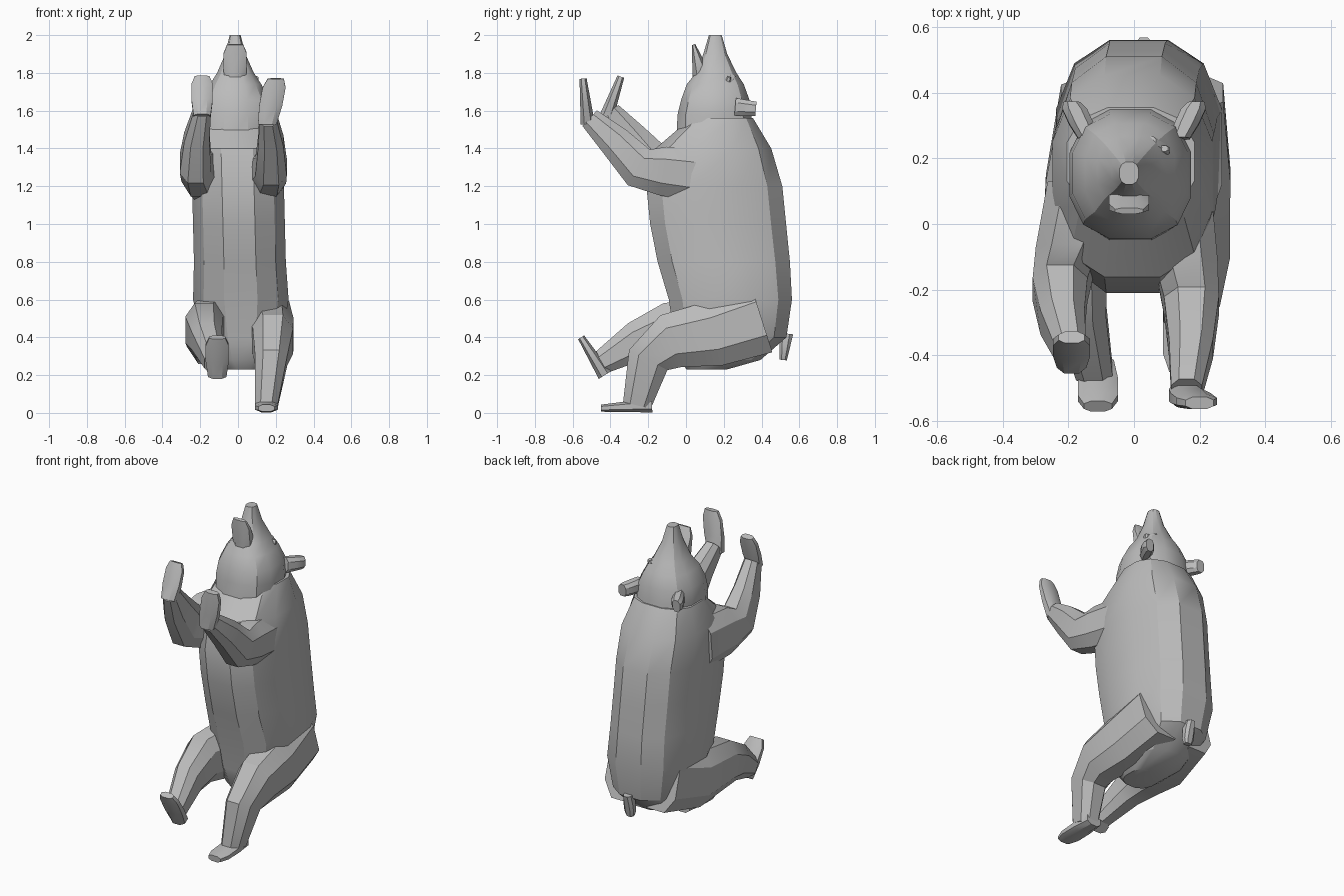
import bpy, bmesh, math
from mathutils import Vector

cube = bpy.data.objects.get("Cube")
if cube:
    bpy.data.objects.remove(cube, do_unlink=True)

# One plain fur colour for the whole animal
GREY = (0.5, 0.5, 0.5, 1)
fur = bpy.data.materials.new("grey_fur")
fur.use_nodes = True
fur.diffuse_color = GREY
fur.node_tree.nodes["Principled BSDF"].inputs["Base Color"].default_value = GREY


def mix(start, end, factor):
    return start + (end - start) * factor


def squircle(value, power):
    return math.copysign(abs(value) ** power, value)


def skin(name, rings, sides, power=0.8):
    """Loft closed rings, each given as a centre and two half axes."""
    bm = bmesh.new()
    loops = []
    for centre, across, along in rings:
        loop = []
        for i in range(sides):
            angle = math.tau * (i + 0.5) / sides
            offset = across * squircle(math.cos(angle), power)
            offset += along * squircle(math.sin(angle), power)
            loop.append(bm.verts.new(centre + offset))
        loops.append(loop)
    for lower, upper in zip(loops, loops[1:]):
        for i in range(sides):
            j = (i + 1) % sides
            bm.faces.new((lower[i], lower[j], upper[j], upper[i]))
    bm.faces.new(loops[0])
    bm.faces.new(loops[-1])
    bmesh.ops.recalc_face_normals(bm, faces=bm.faces)
    mesh = bpy.data.meshes.new(name)
    bm.to_mesh(mesh)
    bm.free()
    mesh.materials.append(fur)
    obj = bpy.data.objects.new(name, mesh)
    bpy.context.collection.objects.link(obj)
    bpy.ops.object.select_all(action="DESELECT")
    obj.select_set(True)
    bpy.context.view_layer.objects.active = obj
    bpy.ops.object.shade_smooth_by_angle(angle=math.radians(28))


def stack(name, low_x, high_x, levels):
    """Horizontal slices given as height, front, back and half width."""
    rings = []
    for i, (height, front, back, half) in enumerate(levels):
        x = mix(low_x, high_x, i / (len(levels) - 1))
        centre = Vector((x, (front + back) / 2, height))
        rings.append((centre, Vector((half, 0, 0)), Vector((0, (back - front) / 2, 0))))
    skin(name, rings, sides=12)


def tube(name, points, widths, depths, sides=8):
    """Sweep a cross-section that stays square to the path."""
    rings = []
    last = len(points) - 1
    for i, point in enumerate(points):
        direction = points[min(i + 1, last)] - points[max(i - 1, 0)]
        direction.x = 0
        normal = direction.normalized().cross(Vector((1, 0, 0)))
        rings.append((point, Vector((widths[i], 0, 0)), normal * depths[i]))
    skin(name, rings, sides)


def limb(name, root_x, tip_x, bow, width, depth, path):
    """Tapering limb along side-on points, bowed outward in the middle."""
    steps = [i / (len(path) - 1) for i in range(len(path))]
    points = [Vector((mix(root_x, tip_x, t) + bow * math.sin(math.pi * t), y, z))
              for t, (y, z) in zip(steps, path)]
    tapers = [t ** 1.5 for t in steps]
    tube(name, points, [mix(*width, t) for t in tapers], [mix(*depth, t) for t in tapers])


def pad(name, heel, toe, width=0.065, depth=(0.04, 0.02)):
    """Flat paw from heel to toe, narrower at both ends."""
    steps = [0, 0.4, 0.8, 1]
    points = [Vector(heel).lerp(Vector(toe), t) for t in steps]
    widths = [width * scale for scale in (0.8, 1, 1, 0.7)]
    tube(name, points, widths, [mix(*depth, t) for t in steps])


# Torso, broad at the hips and rounded over the shoulders
stack("torso", 0.03, -0.01, [
    (0.23, 0, 0.22, 0.1),
    (0.28, -0.04, 0.4, 0.16),
    (0.4, -0.07, 0.54, 0.22),
    (0.6, -0.1, 0.57, 0.26),
    (0.8, -0.16, 0.56, 0.25),
    (1, -0.2, 0.54, 0.25),
    (1.2, -0.22, 0.52, 0.25),
    (1.4, -0.17, 0.46, 0.25),
    (1.56, 0.02, 0.36, 0.2)])

# Head tipped back so the muzzle points upward
stack("head", -0.01, -0.015, [
    (1.4, -0.06, 0.38, 0.18),
    (1.58, -0.05, 0.35, 0.19),
    (1.66, -0.03, 0.34, 0.18),
    (1.74, 0, 0.31, 0.14),
    (1.8, 0.05, 0.27, 0.1),
    (1.9, 0.09, 0.22, 0.055),
    (2, 0.12, 0.19, 0.03)])
pad("lower_jaw", (-0.015, 0.1, 1.72), (-0.015, 0.04, 1.95), depth=(0.07, 0.01))

# Ears, brows and eyes on both sides of the head
for word, side in (("left", 1), ("right", -1)):
    pad(word + "_ear", (side * 0.14, 0.26, 1.62), (side * 0.19, 0.37, 1.61),
        width=0.04, depth=(0.05, 0.04))
    pad(word + "_brow", (side * 0.12, 0.2, 1.7), (side * 0.05, 0.25, 1.79), width=0.025)
    pad(word + "_eye", (side * 0.09, 0.22, 1.75), (side * 0.09, 0.23, 1.78),
        width=0.02, depth=(0.02, 0.01))

# Arms raised forward
limb("left_arm", 0.13, 0.16, 0.03, (0.11, 0.05), (0.15, 0.06),
     [(0.12, 1.25), (-0.12, 1.28), (-0.25, 1.3), (-0.38, 1.44), (-0.51, 1.56)])
limb("right_arm", -0.16, -0.19, -0.05, (0.11, 0.05), (0.18, 0.055),
     [(0.12, 1.28), (-0.08, 1.3), (-0.2, 1.32), (-0.3, 1.46), (-0.4, 1.6)])
pad("left_paw", (0.155, -0.52, 1.53), (0.2, -0.545, 1.77))
pad("right_paw", (-0.19, -0.42, 1.57), (-0.19, -0.345, 1.78), width=0.06)

# Legs, one planted and one lifted
limb("left_leg", 0.14, 0.15, 0.04, (0.14, 0.065), (0.2, 0.08),
     [(0.4, 0.5), (0.15, 0.42), (-0.08, 0.38), (-0.2, 0.28), (-0.26, 0.04)])
limb("right_leg", -0.1, -0.12, -0.07, (0.13, 0.06), (0.2, 0.065),
     [(0.4, 0.5), (0.14, 0.43), (-0.1, 0.44), (-0.26, 0.38), (-0.46, 0.26)])
pad("left_foot", (0.15, -0.18, 0.04), (0.15, -0.45, 0.025))
pad("right_foot", (-0.11, -0.43, 0.2), (-0.11, -0.555, 0.4))

# Short tail
pad("tail", (0.03, 0.53, 0.42), (0.03, 0.515, 0.28), width=0.035)
